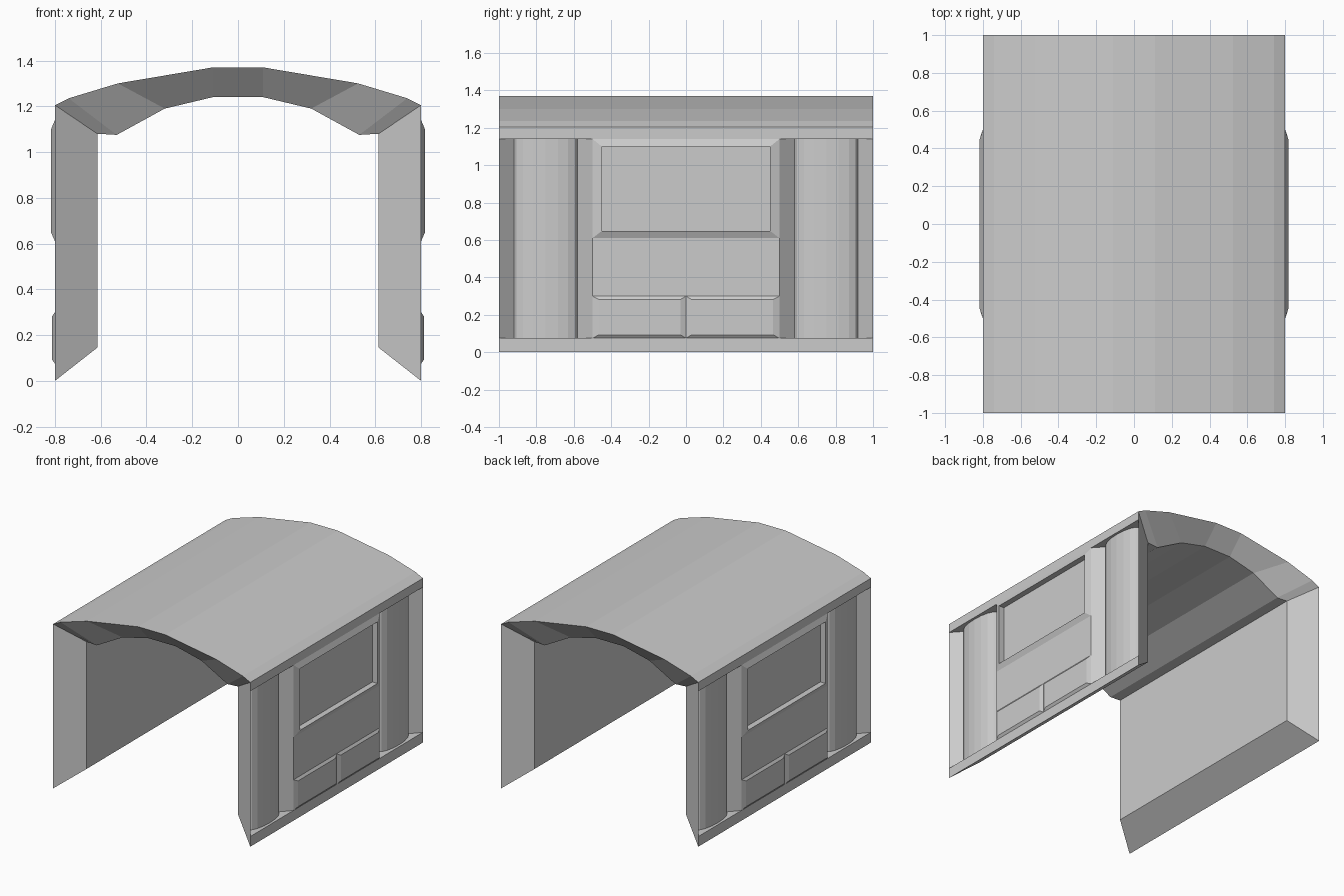
import bpy
import bmesh
import math
from mathutils import Vector

if "Cube" in bpy.data.objects:
    bpy.data.objects.remove(bpy.data.objects["Cube"])


def add_face(bm, pts, facing):
    """Add a face whose normal points towards 'facing'."""
    f = bm.faces.new([bm.verts.new(p) for p in pts])
    f.normal_update()
    if f.normal.dot(Vector(facing)) < 0:
        f.normal_flip()


def finish(bm, name):
    """Weld, make the object and mirror it to the other side."""
    bmesh.ops.remove_doubles(bm, verts=bm.verts, dist=0.0005)
    mesh = bpy.data.meshes.new(name)
    bm.to_mesh(mesh)
    bm.free()
    obj = bpy.data.objects.new(name, mesh)
    bpy.context.collection.objects.link(obj)
    mod = obj.modifiers.new("Mirror", 'MIRROR')
    mod.use_axis[0] = True
    return obj


# Arched shell: outer and inner half profiles (x, z), inner one set back in y
X, TOP = 0.8, 1.205
outer = [(X, 0), (X, TOP), (0.74, 1.235), (0.525, 1.3), (0.11, 1.37), (0, 1.37)]
inner = [(0.615, 0.145), (0.615, 1.08), (0.53, 1.075), (0.32, 1.19), (0.11, 1.24), (0, 1.24)]
YO, YI = 1.0, 0.88

bm = bmesh.new()
for i in range(len(outer) - 1):
    (ax, az), (bx, bz) = outer[i], outer[i + 1]
    (cx, cz), (dx, dz) = inner[i], inner[i + 1]
    if i > 0:  # the outer wall is the separate detailed side
        add_face(bm, [(ax, -YO, az), (ax, YO, az), (bx, YO, bz), (bx, -YO, bz)], (ax, 0, 1))
    down = (-1, 0, 0) if i == 0 else (-0.3, 0, -1)
    add_face(bm, [(cx, -YI, cz), (cx, YI, cz), (dx, YI, dz), (dx, -YI, dz)], down)
    for s in (-1, 1):
        add_face(bm, [(ax, s * YO, az), (bx, s * YO, bz), (dx, s * YI, dz), (cx, s * YI, cz)], (0, s, 0))
(ax, az), (cx, cz) = outer[0], inner[0]
add_face(bm, [(ax, -YO, az), (ax, YO, az), (cx, YI, cz), (cx, -YI, cz)], (0, 0, -1))
finish(bm, "arched_shell")

# Outer walls: lips and plain middle panel
Z0, Z1 = 0.075, 1.14
bm = bmesh.new()


def wall(y0, y1, z0, z1, x=X):
    add_face(bm, [(x, y0, z0), (x, y1, z0), (x, y1, z1), (x, y0, z1)], (1, 0, 0))


wall(-1, 1, 0, Z0)
wall(-1, 1, Z1, TOP)
wall(-0.5, 0.5, 0.3, 0.61)
finish(bm, "outer_walls")

# Half-round columns standing in sloped niches
bm = bmesh.new()
DEEP, BULGE, HALF, N = 0.728, 0.055, 0.17, 8
for c in (-0.75, 0.75):
    prof = [(X, c - 0.25)]
    for k in range(N + 1):
        a = math.pi * k / N
        prof.append((DEEP + BULGE * math.sin(a), c - HALF * math.cos(a)))
    prof.append((X, c + 0.25))
    for (xa, ya), (xb, yb) in zip(prof, prof[1:]):
        add_face(bm, [(xa, ya, Z0), (xb, yb, Z0), (xb, yb, Z1), (xa, ya, Z1)], (1, 0, 0))
    for z, up in ((Z0, 1), (Z1, -1)):
        add_face(bm, [(x, y, z) for x, y in prof], (0, 0, up))
finish(bm, "niche_columns")


def raised_panel(bm, lo, hi, lo_in, hi_in, x_out, x_face):
    """Bevelled rectangle rising from the wall; its face may be sunk back in."""
    def rect(x, a, b):
        return [Vector((x, a[0], a[1])), Vector((x, b[0], a[1])),
                Vector((x, b[0], b[1])), Vector((x, a[0], b[1]))]
    base, rim, face = rect(X, lo, hi), rect(x_out, lo_in, hi_in), rect(x_face, lo_in, hi_in)
    mid = sum(face, Vector()) / 4
    for i in range(4):
        j = (i + 1) % 4
        add_face(bm, [base[i], base[j], rim[j], rim[i]], (1, 0, 0))
        if x_face < x_out:
            add_face(bm, [rim[i], rim[j], face[j], face[i]], mid - (face[i] + face[j]) / 2)
    add_face(bm, face, (1, 0, 0))


# Window frame with sunken pane
bm = bmesh.new()
raised_panel(bm, (-0.5, 0.61), (0.5, Z1), (-0.45, 0.648), (0.45, 1.1), 0.817, 0.775)
finish(bm, "window_panel")

# Pair of low raised boxes under the window
bm = bmesh.new()
raised_panel(bm, (-0.5, Z0), (0, 0.3), (-0.465, 0.093), (-0.03, 0.282), 0.813, 0.813)
raised_panel(bm, (0, Z0), (0.5, 0.3), (0.03, 0.093), (0.465, 0.282), 0.813, 0.813)
finish(bm, "lower_boxes")
